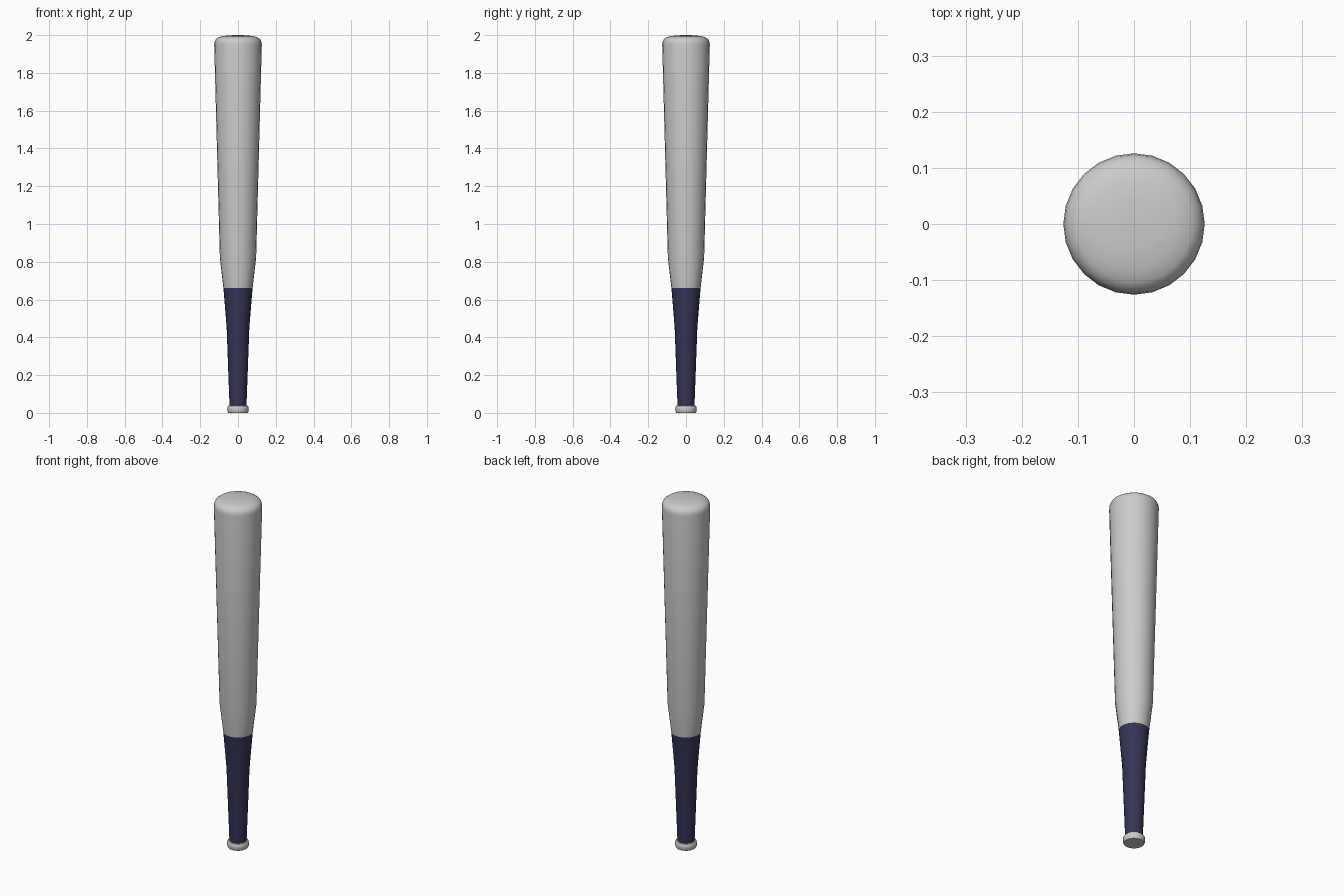
import bpy, bmesh, math

if "Cube" in bpy.data.objects:
    bpy.data.objects.remove(bpy.data.objects["Cube"])

SIDES = 24


def lathe(name, profile, color=None):
    """Revolve (radius, z) points about the z axis; radius 0 closes an end."""
    bm = bmesh.new()
    rings = []
    for r, z in profile:
        if r == 0:
            rings.append([bm.verts.new((0, 0, z))] * SIDES)
        else:
            rings.append([bm.verts.new((r * math.cos(2 * math.pi * i / SIDES),
                                        r * math.sin(2 * math.pi * i / SIDES), z))
                          for i in range(SIDES)])
    for a, b in zip(rings, rings[1:]):
        for i in range(SIDES):
            j = (i + 1) % SIDES
            bm.faces.new(list(dict.fromkeys((a[i], a[j], b[j], b[i]))))
    mesh = bpy.data.meshes.new(name)
    bm.to_mesh(mesh)
    bm.free()
    obj = bpy.data.objects.new(name, mesh)
    bpy.context.collection.objects.link(obj)
    if color:
        mat = bpy.data.materials.new(name + "_colour")
        mat.diffuse_color = color
        mat.use_nodes = True
        mat.node_tree.nodes["Principled BSDF"].inputs["Base Color"].default_value = mat.diffuse_color
        mesh.materials.append(mat)
    bpy.ops.object.select_all(action='DESELECT')
    obj.select_set(True)
    bpy.context.view_layer.objects.active = obj
    bpy.ops.object.shade_smooth_by_angle(angle=math.radians(40))
    return obj


# End knob: flat underside, rounded rim
lathe("knob", [(0, 0), (0.052, 0), (0.056, 0.008), (0.057, 0.02),
               (0.056, 0.031), (0.052, 0.037), (0.045, 0.039)])

# Wrapped grip
lathe("grip", [(0.045, 0.039), (0.06, 0.45), (0.077, 0.66)],
      (0.035, 0.035, 0.095, 1))

# Barrel with rounded tip
lathe("barrel", [(0.077, 0.66), (0.096, 0.82), (0.126, 1.95), (0.124, 1.965),
                 (0.117, 1.979), (0.104, 1.988), (0.08, 1.995),
                 (0.045, 1.999), (0, 2.0)])
